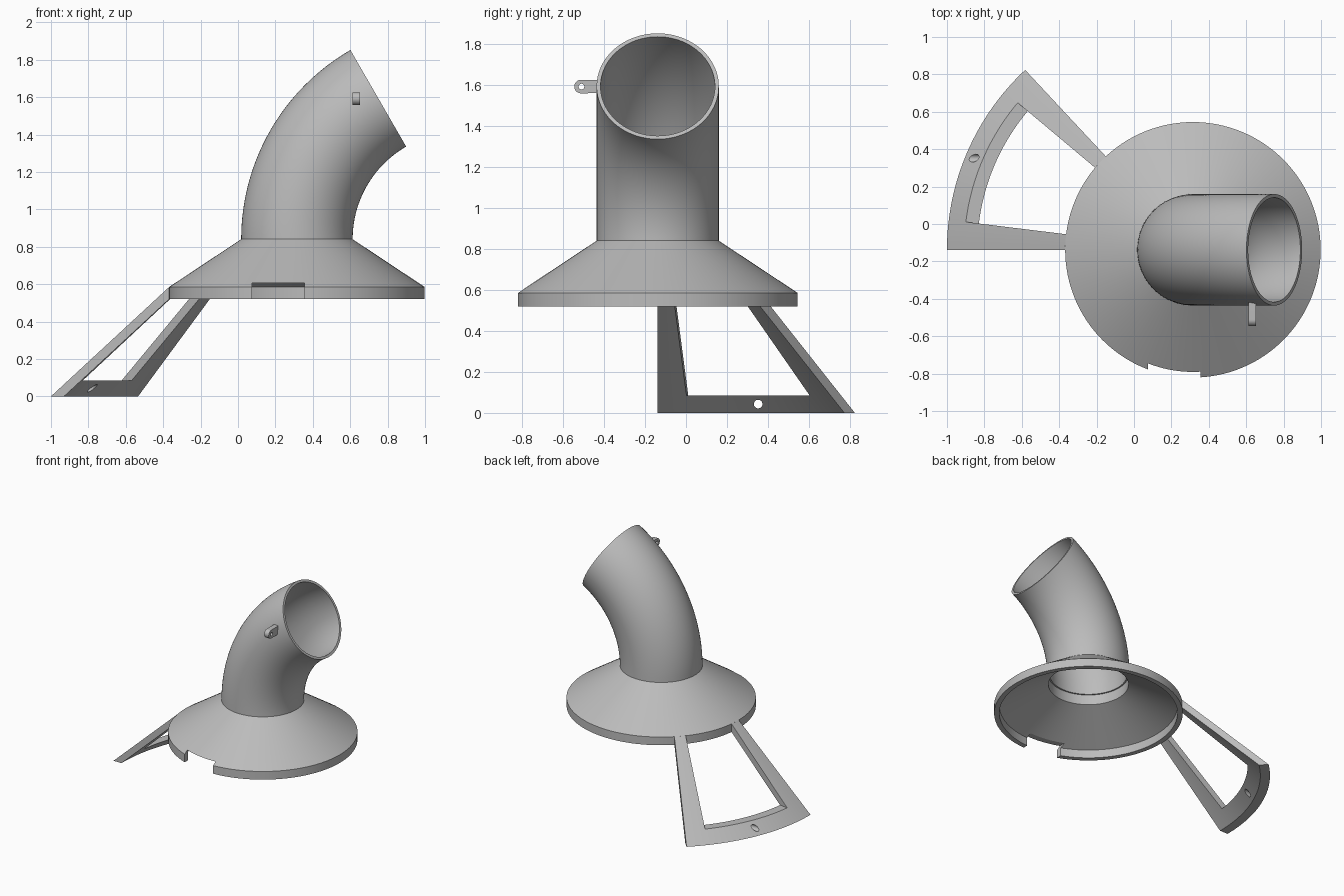
import bpy, bmesh
from math import sin, cos, pi, radians
from mathutils import Vector

if "Cube" in bpy.data.objects:
    bpy.data.objects.remove(bpy.data.objects["Cube"])

CX, CY = 0.315, -0.138      # shared vertical axis of dish, tube and bracket
RIM_R, RIM_Z, TOP_Z = 0.683, 0.585, 0.84
TUBE_R, BORE_R = 0.298, 0.279

grey = bpy.data.materials.new("light grey")
grey.use_nodes = True
grey.diffuse_color = (0.5, 0.5, 0.5, 1)
grey.node_tree.nodes["Principled BSDF"].inputs["Base Color"].default_value = (0.5, 0.5, 0.5, 1)


def make_object(name, bm):
    bmesh.ops.recalc_face_normals(bm, faces=bm.faces)
    mesh = bpy.data.meshes.new(name)
    bm.to_mesh(mesh)
    bm.free()
    mesh.materials.append(grey)
    obj = bpy.data.objects.new(name, mesh)
    bpy.context.collection.objects.link(obj)
    return obj


def loft(name, rings, closed):
    """Skin equal-sized rings; join the last to the first, or cap both ends."""
    bm = bmesh.new()
    loops = [[bm.verts.new(p) for p in ring] for ring in rings]
    pairs = list(zip(loops, loops[1:]))
    if closed:
        pairs.append((loops[-1], loops[0]))
    else:
        bm.faces.new(loops[0])
        bm.faces.new(loops[-1])
    for a, b in pairs:
        for i in range(len(a)):
            j = (i + 1) % len(a)
            bm.faces.new((a[i], a[j], b[j], b[i]))
    return make_object(name, bm)


def revolve(name, profile, start, end, steps):
    """Turn an (r, z) profile about the shared axis."""
    full = end - start == 360
    angles = [radians(start + (end - start) * i / steps) for i in range(steps + (not full))]
    rings = [[(CX + r * cos(a), CY + r * sin(a), z) for r, z in profile] for a in angles]
    return loft(name, rings, full)


def prism(name, outline, x0, x1):
    """Extrude a (y, z) outline along x."""
    return loft(name, [[(x, y, z) for y, z in outline] for x in (x0, x1)], False)


def circle(y, z, r, n=32, start=0, end=2 * pi):
    return [(y + r * cos(start + (end - start) * i / n),
             z + r * sin(start + (end - start) * i / n)) for i in range(n)]


def cut(obj, cutter):
    mod = obj.modifiers.new("cut", "BOOLEAN")
    mod.operation = "DIFFERENCE"
    mod.solver = "EXACT"
    mod.object = cutter
    bpy.context.view_layer.objects.active = obj
    bpy.ops.object.modifier_apply(modifier=mod.name)
    bpy.data.objects.remove(cutter)


# Hollow conical dish with a short upright rim and a socket for the tube
dish = revolve("conical_dish", [
    (RIM_R, 0.52), (RIM_R, RIM_Z), (TUBE_R, TOP_Z), (0.29, TOP_Z),
    (0.29, 0.76), (0.645, RIM_Z), (0.645, 0.52)], 0, 360, 128)

# Notch in the front of the rim
cut(dish, prism("notch_cutter", [(-0.95, 0.4), (-0.6, 0.4), (-0.6, 0.605), (-0.95, 0.605)],
                0.075, 0.355))

# Bent tube: outer skin swept up, inner skin swept back down
BEND_R, BEND, STEPS, SIDES = 0.87, radians(60), 32, 96


def tube_ring(t, r):
    centre = Vector((CX + BEND_R * (1 - cos(t)), CY, TOP_Z + BEND_R * sin(t)))
    across = Vector((cos(t), 0, -sin(t)))
    side = Vector((0, 1, 0))
    return [centre + r * (across * cos(a) + side * sin(a))
            for a in (2 * pi * i / SIDES for i in range(SIDES))]


sweep = [BEND * i / STEPS for i in range(STEPS + 1)]
tube = loft("bent_tube", [tube_ring(t, TUBE_R) for t in sweep]
            + [tube_ring(t, BORE_R) for t in reversed(sweep)], True)

# Small round-ended lug with a pin hole on the front of the tube
lug_outline = [(-0.42, 1.56)] + [(-0.42, 1.625)] + circle(-0.512, 1.592, 0.033, 24, pi / 2, 3 * pi / 2) \
    + [(-0.512, 1.559)]
lug = prism("tube_lug", lug_outline, 0.612, 0.652)
cut(lug, prism("pin_cutter", circle(-0.51, 1.592, 0.014), 0.5, 0.75))

# Sloping bracket: a sector of a conical shell, with a window and a screw hole
bracket = revolve("sloping_bracket", [
    (1.315, 0), (RIM_R, RIM_Z), (RIM_R, 0.52), (1.245, 0)], 133, 180, 32)
cut(bracket, revolve("window_cutter", [
    (0.6, 0.085), (1.4, 0.085), (1.4, 0.8), (0.6, 0.8)], 140, 173, 24))
cut(bracket, prism("screw_cutter", circle(0.352, 0.043, 0.021), -1.2, -0.5))

# Smooth the curved skins and keep the hard edges
bpy.ops.object.select_all(action="DESELECT")
for obj in (dish, tube, lug, bracket):
    obj.select_set(True)
bpy.context.view_layer.objects.active = dish
bpy.ops.object.shade_smooth_by_angle(angle=radians(25))
